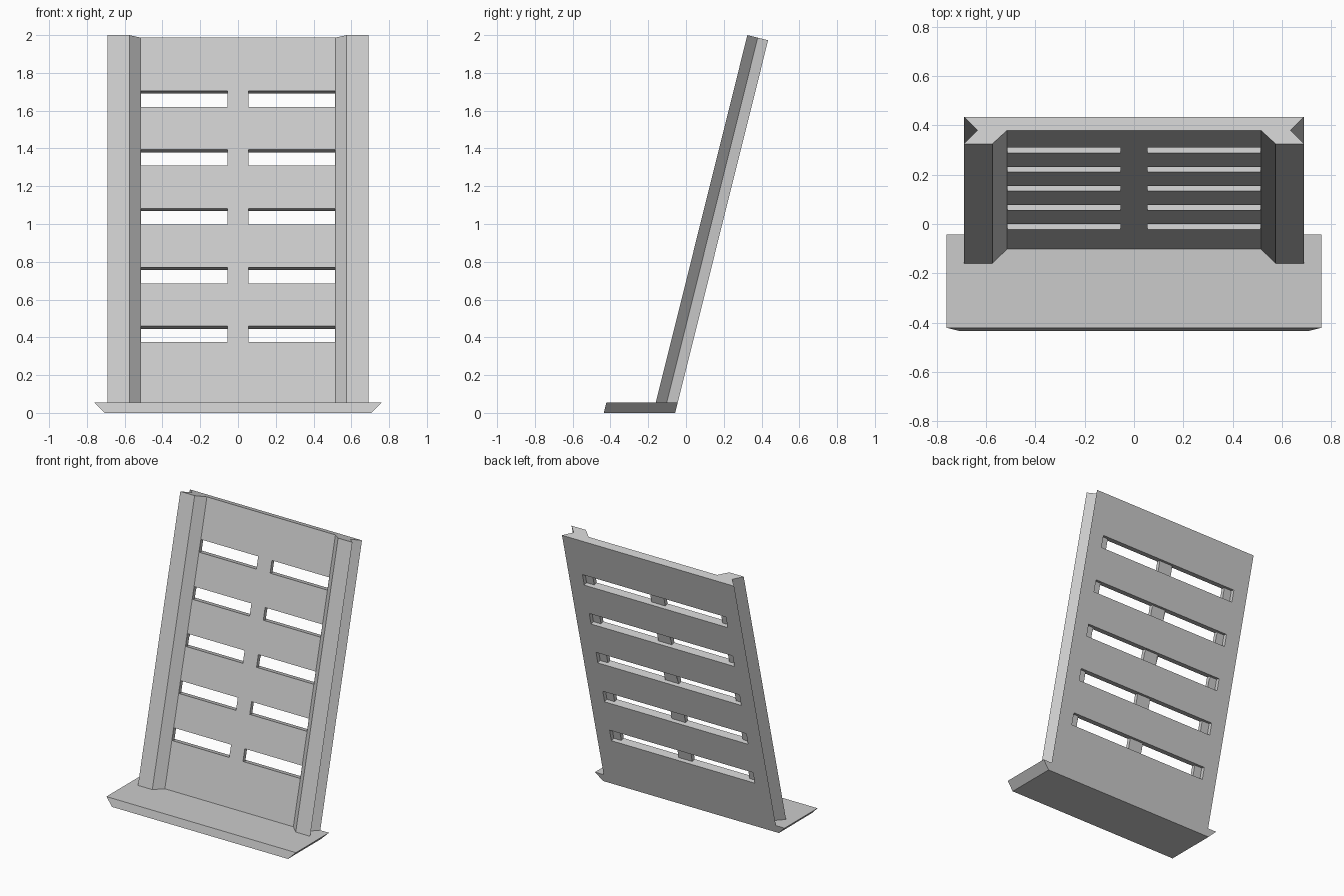
import bpy, bmesh
from math import sin, cos, tan, radians

if "Cube" in bpy.data.objects:
    bpy.data.objects.remove(bpy.data.objects["Cube"], do_unlink=True)

LEAN = radians(14)
TOP_Y, THICK, HALF, BASE_H = 0.325, 0.113, 0.69, 0.055
MID = THICK / 2

gray = bpy.data.materials.new("light_gray")
gray.use_nodes = True
gray.diffuse_color = (0.6, 0.6, 0.6, 1)
gray.node_tree.nodes["Principled BSDF"].inputs["Base Color"].default_value = (0.6, 0.6, 0.6, 1)


def place(x, depth, down):
    """Point on the leaning panel: depth behind its front, distance down from its top."""
    return (x, TOP_Y + depth * cos(LEAN) - down * sin(LEAN),
            2 - depth * sin(LEAN) - down * cos(LEAN))


def down_to(z, depth):
    return (2 - depth * sin(LEAN) - z) / cos(LEAN)


def add_prism(bm, ring_a, ring_b):
    a = [bm.verts.new(p) for p in ring_a]
    b = [bm.verts.new(p) for p in ring_b]
    bm.faces.new(a)
    bm.faces.new(b[::-1])
    for i in range(len(a)):
        j = (i + 1) % len(a)
        bm.faces.new((a[j], a[i], b[i], b[j]))


def make_object(name, prisms):
    bm = bmesh.new()
    for ring_a, ring_b in prisms:
        add_prism(bm, ring_a, ring_b)
    bmesh.ops.recalc_face_normals(bm, faces=bm.faces)
    mesh = bpy.data.meshes.new(name)
    bm.to_mesh(mesh)
    bm.free()
    mesh.materials.append(gray)
    obj = bpy.data.objects.new(name, mesh)
    bpy.context.collection.objects.link(obj)
    return obj


def slot_box(x0, x1, d0, d1, top, height):
    corners = [(x0, d0), (x1, d0), (x1, d1), (x0, d1)]
    return ([place(x, d, top) for x, d in corners],
            [place(x, d, top + height) for x, d in corners])


# Leaning panel: bevelled front rails and a V groove along each side
half_profile = [(0.515, MID), (0.575, 0), (HALF, 0), (HALF - 0.055, MID), (HALF, THICK)]
profile = half_profile + [(-x, d) for x, d in reversed(half_profile)]
panel = make_object("back_panel", [(
    [place(x, d, 0) for x, d in profile],
    [place(x, d, down_to(BASE_H, d)) for x, d in profile])])

# Slots: paired openings in front, one wide recess behind each pair
tops = [0.29 + 0.321 * i for i in range(5)]
front_boxes, rear_boxes = [], []
for t in tops:
    for x0, x1 in ((-0.514, -0.055), (0.055, 0.514)):
        front_boxes.append(slot_box(x0, x1, 0.02, 0.15, t, 0.087))
    rear_boxes.append(slot_box(-0.575, 0.575, MID * 1.5, 0.15, t, 0.087))

for name, boxes in (("front_slot_cutter", front_boxes), ("rear_slot_cutter", rear_boxes)):
    cutter = make_object(name, boxes)
    cutter.hide_render = True
    mod = panel.modifiers.new(name, 'BOOLEAN')
    mod.operation, mod.solver, mod.object = 'DIFFERENCE', 'EXACT', cutter
    bpy.context.view_layer.objects.active = panel
    bpy.ops.object.modifier_apply(modifier=name)
    bpy.data.objects.remove(cutter, do_unlink=True)

# Base shelf: flared ends, front and back edges parallel to the panel
back = TOP_Y + THICK * cos(LEAN) - down_to(0, THICK) * sin(LEAN)
front, shift = -0.435, BASE_H * tan(LEAN)


def shelf_ring(half, z, dy):
    return [(-half, front + dy, z), (half, front + dy, z),
            (half, back + dy, z), (-half, back + dy, z)]


make_object("base_shelf", [(shelf_ring(0.705, 0, 0), shelf_ring(0.76, BASE_H, shift))])
